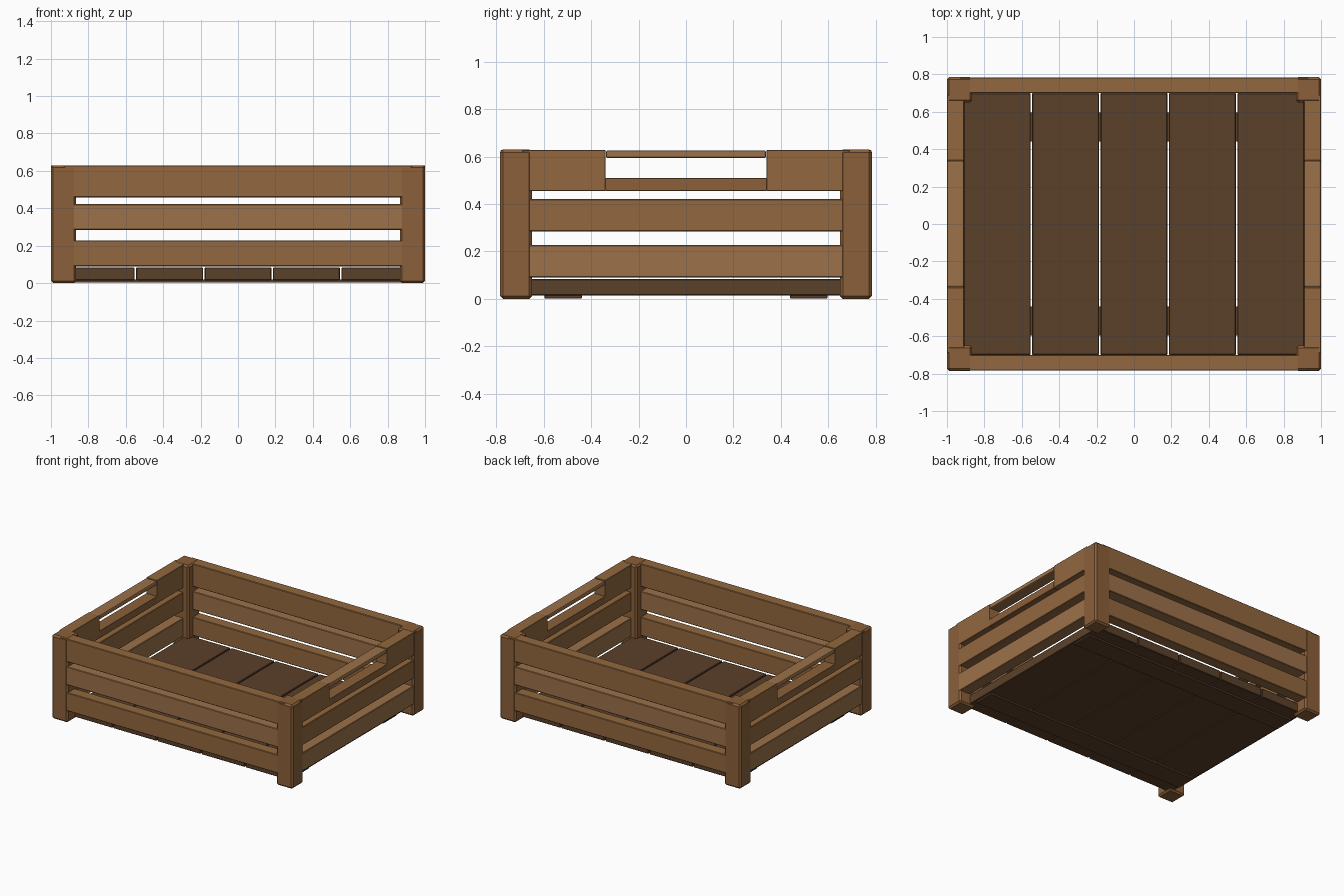
import bpy

if "Cube" in bpy.data.objects:
    bpy.data.objects.remove(bpy.data.objects["Cube"])


def material(name, rgb):
    m = bpy.data.materials.new(name)
    m.diffuse_color = (*rgb, 1)
    m.use_nodes = True
    m.node_tree.nodes["Principled BSDF"].inputs["Base Color"].default_value = m.diffuse_color
    return m


POST = material("post_wood", (0.26, 0.117, 0.042))
OAK = material("slat_wood", (0.29, 0.14, 0.05))
PALE = material("pale_slat_wood", (0.33, 0.165, 0.068))
FLOOR = material("floor_wood", (0.105, 0.052, 0.023))


def plank(name, x, y, z, mat, bevel=0.004, segments=1):
    """Bevelled box given by its (min, max) range on each axis."""
    bpy.ops.mesh.primitive_cube_add(size=1, location=[sum(r) / 2 for r in (x, y, z)])
    ob = bpy.context.object
    ob.name = name
    ob.scale = [abs(r[1] - r[0]) for r in (x, y, z)]
    bpy.ops.object.transform_apply(location=False, rotation=False, scale=True)
    mod = ob.modifiers.new("bevel", 'BEVEL')
    mod.width = bevel
    mod.segments = segments
    ob.data.materials.append(mat)
    return ob


def span(a, b, s):
    """Range a..b mirrored to the side given by s."""
    return tuple(sorted((a * s, b * s)))


H = 0.63
SIDES = ((-1, "left", "front"), (1, "right", "back"))

# Corner posts
for sx, xn, _ in SIDES:
    for sy, _, yn in SIDES:
        plank(f"{yn}_{xn}_post", span(0.865, 1, sx), span(0.65, 0.785, sy),
              (0, H), POST, 0.012)

# Wall slats
for s, xn, yn in SIDES:
    y = span(0.70, 0.784, s)
    for part, z, mat in (("lower", (0.09, 0.228), OAK), ("middle", (0.285, 0.422), PALE),
                         ("top", (0.458, H - 0.001), OAK)):
        plank(f"{yn}_{part}_slat", (-0.93, 0.93), y, z, mat)

    x = span(0.91, 0.999, s)
    plank(f"{xn}_lower_slat", x, (-0.69, 0.69), (0.09, 0.228), PALE)
    plank(f"{xn}_middle_slat", x, (-0.69, 0.69), (0.285, 0.422), OAK)

    # Top side slat with the hand opening and grip bar
    for sy, _, end in SIDES:
        plank(f"{xn}_{end}_top_slat", x, span(0.34, 0.69, sy), (0.456, H - 0.001), OAK, 0.002)
    plank(f"{xn}_handle_sill", x, (-0.341, 0.341), (0.456, 0.51), POST, 0.001)
    plank(f"{xn}_handle_bar", x, (-0.338, 0.338), (0.594, 0.627), PALE, 0.008, 2)

# Floor boards
for i in range(5):
    c = (i - 2) * 0.366
    plank(f"floor_board_{i + 1}", (c - 0.179, c + 0.179), (-0.70, 0.70), (0.015, 0.084), FLOOR)

# Runners under the floor
for s, _, yn in SIDES:
    plank(f"{yn}_floor_runner", (-0.9, 0.9), span(0.44, 0.597, s), (0.002, 0.018), FLOOR, 0.002)
